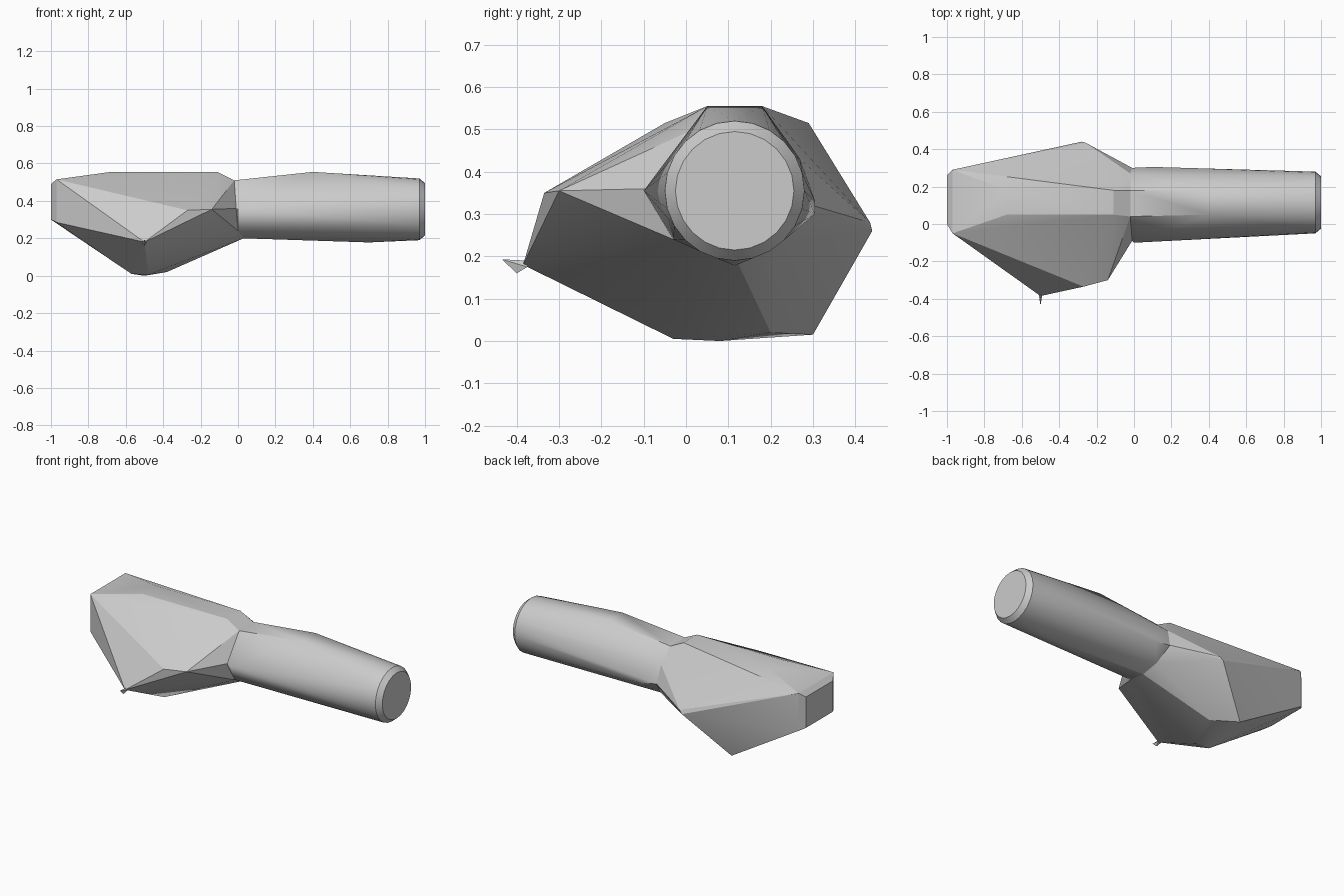
import bpy, bmesh, math
from mathutils import Vector

if "Cube" in bpy.data.objects:
    bpy.data.objects.remove(bpy.data.objects["Cube"], do_unlink=True)

grey = bpy.data.materials.new("plain grey")
grey.use_nodes = True
grey.diffuse_color = (0.6, 0.6, 0.6, 1)
grey.node_tree.nodes["Principled BSDF"].inputs["Base Color"].default_value = (0.6, 0.6, 0.6, 1)


def ring(x, radius, count=24, y=0.115, z=0.355):
    """Circle of points around the handle axis."""
    steps = [math.tau * i / count for i in range(count)]
    return [(x, y + radius * math.cos(a), z + radius * math.sin(a)) for a in steps]


def hull(name, points, angle):
    """Faceted solid wrapped tightly around the key points."""
    bm = bmesh.new()
    for p in points:
        bm.verts.new(Vector(p))
    result = bmesh.ops.convex_hull(bm, input=bm.verts[:])
    loose = {v for v in result["geom_interior"] + result["geom_unused"]
             if isinstance(v, bmesh.types.BMVert)}
    bmesh.ops.delete(bm, geom=list(loose), context="VERTS")
    bmesh.ops.dissolve_limit(bm, angle_limit=math.radians(1),
                             verts=bm.verts[:], edges=bm.edges[:])
    bmesh.ops.recalc_face_normals(bm, faces=bm.faces[:])
    mesh = bpy.data.meshes.new(name)
    bm.to_mesh(mesh)
    bm.free()
    mesh.materials.append(grey)
    obj = bpy.data.objects.new(name, mesh)
    bpy.context.collection.objects.link(obj)
    bpy.ops.object.select_all(action="DESELECT")
    obj.select_set(True)
    bpy.context.view_layer.objects.active = obj
    bpy.ops.object.shade_smooth_by_angle(angle=math.radians(angle))
    return obj


# Joint outline shared by head and handle
neck = [(-0.02, 0.04, 0.51), (-0.02, 0.18, 0.51), (-0.01, -0.09, 0.36),
        (0.0, -0.03, 0.24), (0.03, 0.115, 0.2), (0.02, 0.22, 0.23),
        (-0.01, 0.3, 0.32), (-0.02, 0.27, 0.43)]

# Head: flat top ridge, chamfered end, front and back points, rounded keel
top = [(x, y, 0.555) for x in (-0.68, -0.11) for y in (0.05, 0.18)]
end = [(-1, y, z) for y in (0, 0.26) for z in (0.3, 0.49)]
end += [(-0.97, y, z) for y in (-0.05, 0.29) for z in (0.285, 0.515)]
front = [(-0.5, -0.385, 0.18), (-0.27, -0.335, 0.35), (-0.14, -0.3, 0.355)]
back = [(-0.28, 0.44, 0.26), (-0.26, 0.435, 0.28), (-0.18, 0.39, 0.29)]
keel = [(-0.57, -0.03, 0.01), (-0.48, -0.03, 0.005), (-0.5, 0.08, 0),
        (-0.38, 0.2, 0.02), (-0.52, 0.3, 0.015)]
hull("head", neck + top + end + front + back + keel, 20)

# Handle: round chamfered end blending into a faceted grip
grip = [(0.4, 0.05, 0.555), (0.4, 0.18, 0.555), (0.0, -0.1, 0.355),
        (0.1, 0.305, 0.33), (0.1, 0.305, 0.3), (0.4, 0.29, 0.35),
        (0.7, 0.115, 0.178)]
hull("handle", neck + grip + ring(0.97, 0.165) + ring(1, 0.14), 25)

# Small barb on the front point
hull("front_barb", [(-0.51, -0.375, 0.175), (-0.49, -0.375, 0.175),
                    (-0.5, -0.375, 0.19), (-0.5, -0.435, 0.193),
                    (-0.5, -0.4, 0.16)], 20)
